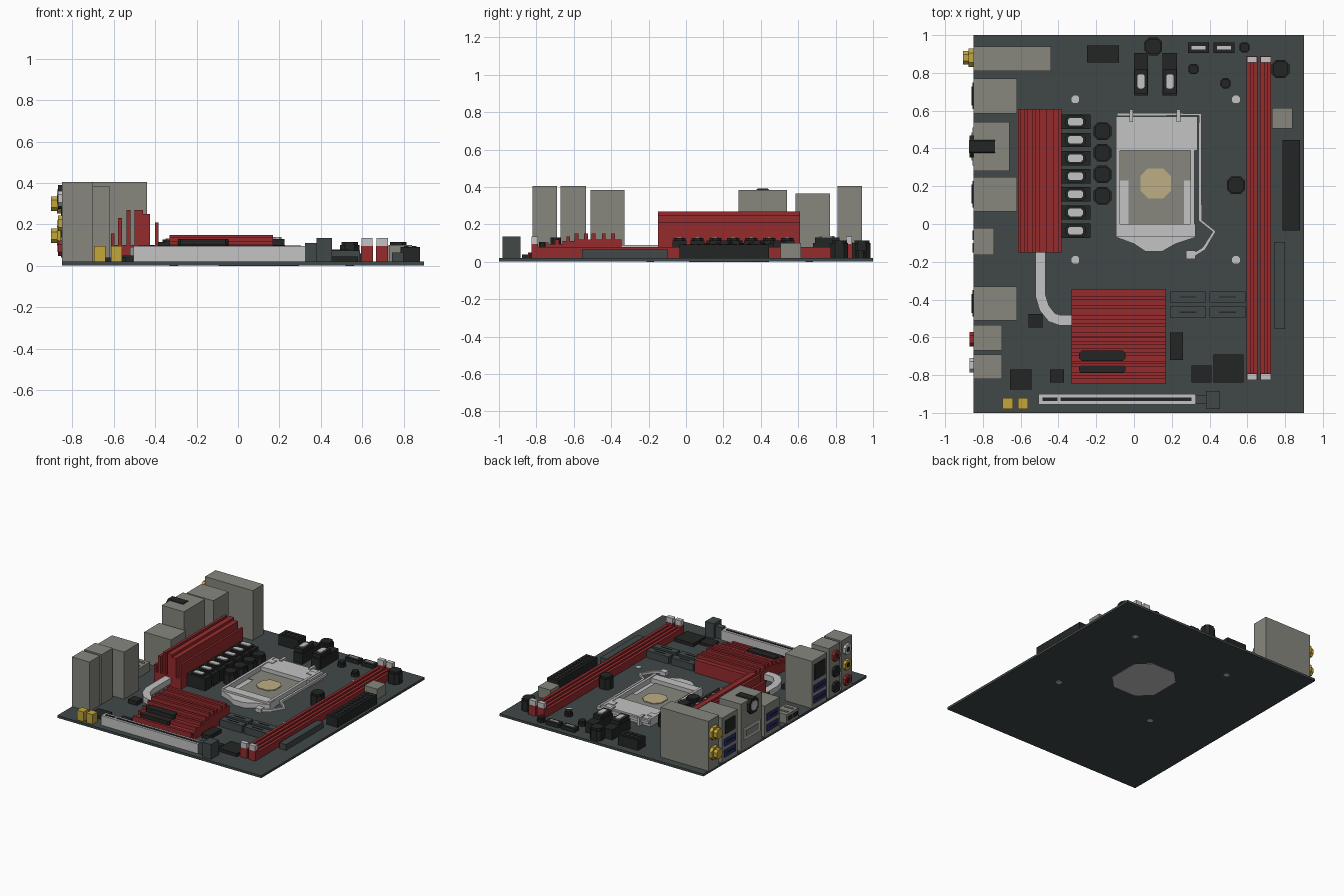
import bpy, bmesh, math
from mathutils import Vector

if "Cube" in bpy.data.objects:
    bpy.data.objects.remove(bpy.data.objects["Cube"], do_unlink=True)


def material(name, rgb):
    mat = bpy.data.materials.new(name)
    linear = [(c / 255 / 1.055 + 0.052) ** 2.4 for c in rgb] + [1]
    mat.use_nodes = True
    mat.diffuse_color = linear
    mat.node_tree.nodes["Principled BSDF"].inputs["Base Color"].default_value = linear
    return mat


SLATE = material("dark slate", (65, 72, 73))
BLACK = material("soft black", (36, 37, 37))
RED = material("heatsink red", (150, 43, 45))
STEEL = material("warm steel grey", (135, 135, 127))
LIGHT = material("light grey", (195, 195, 195))
GOLD = material("gold", (196, 166, 58))
BEIGE = material("pale beige", (188, 174, 132))
BLUE = material("port blue", (48, 48, 125))
TOP = 0.02  # upper surface of the circuit board


def prism(name, outline, low, high, mat, axis="z"):
    """Extrude a closed 2D outline along the z or x axis."""
    bm = bmesh.new()
    place = (lambda a, b, h: (a, b, h)) if axis == "z" else (lambda a, b, h: (h, a, b))
    face = bm.faces.new([bm.verts.new(place(a, b, low)) for a, b in outline])
    result = bmesh.ops.extrude_face_region(bm, geom=[face])
    shift = Vector(place(0, 0, high - low))
    for v in result["geom"]:
        if isinstance(v, bmesh.types.BMVert):
            v.co += shift
    bmesh.ops.recalc_face_normals(bm, faces=bm.faces)
    mesh = bpy.data.meshes.new(name)
    bm.to_mesh(mesh)
    bm.free()
    mesh.materials.append(mat)
    obj = bpy.data.objects.new(name, mesh)
    bpy.context.collection.objects.link(obj)
    return obj


def box(name, x0, x1, y0, y1, high, mat, low=TOP):
    return prism(name, [(x0, y0), (x1, y0), (x1, y1), (x0, y1)], low, high, mat)


def octagon(a, b, width, height):
    """Rectangle with clipped corners."""
    w, h = width / 2, height / 2
    c = min(w, h) * 0.5
    return [(a + sx * u, b + sy * v) for sx, sy, pts in (
        (1, 1, ((w, h - c), (w - c, h))), (-1, 1, ((w - c, h), (w, h - c))),
        (-1, -1, ((w, h - c), (w - c, h))), (1, -1, ((w - c, h), (w, h - c)))) for u, v in pts]


def ribbon(name, path, width, low, high, mat):
    """Flat strip of constant width that follows a path."""
    pts = [Vector(p) for p in path]
    left, right = [], []
    for i, p in enumerate(pts):
        d = (pts[min(i + 1, len(pts) - 1)] - pts[max(i - 1, 0)]).normalized()
        n = Vector((-d.y, d.x)) * width / 2
        left.append(p + n)
        right.append(p - n)
    return prism(name, left + right[::-1], low, high, mat)


def capacitor(x, y, r=0.047, high=0.115):
    prism("capacitor", octagon(x, y, 2 * r, 2 * r), TOP, high - 0.015, BLACK)
    prism("capacitor_cap", octagon(x, y, 1.7 * r, 1.7 * r), high - 0.015, high, BLACK)


def pins(name, x0, y0, cols, rows, step, z):
    for i in range(cols):
        for j in range(rows):
            x, y = x0 + i * step, y0 + j * step
            box(name, x - 0.011, x + 0.011, y - 0.011, y + 0.011, z + 0.004, BLACK, z)


# Circuit board with mounting pins and underside brace
box("circuit_board", -0.85, 0.9, -1, 1, TOP, SLATE, 0.002)
prism("cooler_backplate", octagon(0.1, 0.23, 0.39, 0.43), 0, 0.003, LIGHT)
for x in (-0.31, 0.54):
    for y in (-0.19, 0.66):
        prism("mounting_pin", octagon(x, y, 0.04, 0.04), 0, 0.026, LIGHT)

# Rear port housings
for name, x, y0, y1, z in (
        ("wireless_housing", -0.44, 0.81, 0.94, 0.405), ("network_housing", -0.62, 0.585, 0.77, 0.365),
        ("display_housing", -0.66, 0.28, 0.54, 0.385), ("usb_housing", -0.62, 0.065, 0.25, 0.26),
        ("small_display_port", -0.74, -0.165, -0.02, 0.09), ("lan_housing", -0.62, -0.51, -0.33, 0.385),
        ("audio_housing", -0.7, -0.67, -0.535, 0.405), ("audio_housing", -0.7, -0.82, -0.69, 0.405)):
    box(name, -0.85, x, y0, y1, z, STEEL)


def port(name, y, z, width, height, mat, out=0.006):
    box(name, -0.85 - out, -0.848, y - width / 2, y + width / 2, z + height / 2, mat, z - height / 2)


# Ports on the rear faces
for y in (0.678, 0.158, -0.42):
    for z in (0.08, 0.165):
        port("usb_port", y, z, 0.14, 0.055, BLUE)
        port("usb_tongue", y, z, 0.1, 0.015, BLACK, 0.009)
port("network_socket", 0.678, 0.28, 0.12, 0.1, BLACK)
port("network_socket", -0.42, 0.29, 0.13, 0.12, BLACK)
port("video_socket", 0.41, 0.14, 0.2, 0.09, LIGHT)
port("video_socket_slot", 0.41, 0.14, 0.15, 0.05, STEEL, 0.009)
for y in (-0.06, -0.125):
    port("small_display_slot", y, 0.055, 0.05, 0.03, BLACK)
    box("port_rib", -0.83, -0.76, y - 0.008, y + 0.008, 0.095, STEEL, 0.09)
prism("round_port", octagon(0.41, 0.333, 0.115, 0.115), -0.87, -0.735, BLACK, "x")
prism("round_port_face", octagon(0.41, 0.333, 0.07, 0.07), -0.874, -0.87, LIGHT, "x")
for z in (0.145, 0.3):
    prism("antenna_nut", octagon(0.88, z, 0.1, 0.095), -0.875, -0.85, GOLD, "x")
    prism("antenna_post", octagon(0.88, z, 0.07, 0.07), -0.905, -0.875, GOLD, "x")
for y, colours in ((-0.61, (BLACK, BLACK, RED)), (-0.748, (RED, GOLD, LIGHT))):
    for row, mat in enumerate(colours):
        z = 0.085 + row * 0.12
        prism("audio_jack", octagon(y, z, 0.075, 0.075), -0.87, -0.85, mat, "x")
        prism("audio_jack_hole", octagon(y, z, 0.035, 0.035), -0.872, -0.87, BLACK, "x")

# Power heatsink with long fins
box("power_heatsink_base", -0.615, -0.385, -0.15, 0.61, 0.1, RED)
for x0, x1, z in ((-0.615, -0.597, 0.155), (-0.58, -0.56, 0.23), (-0.54, -0.52, 0.27),
                  (-0.5, -0.46, 0.27), (-0.46, -0.425, 0.25), (-0.402, -0.385, 0.21)):
    box("power_heatsink_fin", x0, x1, -0.15, 0.61, z, RED, 0.1)

# Chokes and capacitors beside the power heatsink
for i in range(7):
    y = 0.541 - i * 0.096
    box("choke", -0.385, -0.23, y - 0.038, y + 0.038, 0.115, BLACK)
    prism("choke_body", octagon(-0.31, y, 0.11, 0.065), 0.115, 0.127, BLACK)
    prism("choke_top", octagon(-0.31, y, 0.08, 0.04), 0.127, 0.133, LIGHT)
for i in range(4):
    capacitor(-0.167, 0.491 - i * 0.114)
for x, y in ((0.102, 0.94), (0.775, 0.82), (0.54, 0.205)):
    capacitor(x, y)
for x, y in ((0.585, 0.935), (0.315, 0.82), (0.485, 0.745)):
    capacitor(x, y, 0.027, 0.06)
for x in (0.037, 0.19):
    box("rear_choke", x - 0.038, x + 0.038, 0.68, 0.905, 0.1, BLACK)
    box("rear_choke_body", x - 0.035, x + 0.035, 0.69, 0.82, 0.13, BLACK, 0.1)
    prism("rear_choke_top", octagon(x, 0.755, 0.042, 0.08), 0.13, 0.138, LIGHT)

# Heat pipe
ribbon("heat_pipe", [(-0.495, -0.15), (-0.495, -0.38), (-0.475, -0.445), (-0.435, -0.495),
                     (-0.39, -0.51), (-0.32, -0.51)], 0.055, 0.045, 0.09, LIGHT)

# Chipset heatsink: stepped base with cross fins
steps = ((-0.845, 0.05), (-0.79, 0.075), (-0.73, 0.095), (-0.66, 0.11), (-0.6, 0.12), (-0.345, 0.12))
for (y0, z), (y1, _) in zip(steps, steps[1:]):
    box("chipset_heatsink_step", -0.33, 0.17, y0, y1, z, RED)
for i, y in enumerate((-0.81, -0.745, -0.69, -0.63, -0.585, -0.535, -0.495, -0.44, -0.39)):
    z = min(0.15, 0.085 + i * 0.017)
    box("chipset_heatsink_fin", -0.33, 0.17, y - 0.01, y + 0.01, z, RED)
prism("heatsink_badge", octagon(-0.168, -0.697, 0.245, 0.055), 0.09, 0.13, BLACK)
prism("heatsink_badge", octagon(-0.168, -0.768, 0.245, 0.036), 0.07, 0.105, BLACK)

# Processor socket
box("socket_base", -0.09, 0.32, -0.07, 0.56, 0.04, LIGHT)
box("processor_wide", -0.08, 0.31, 0.23, 0.39, 0.045, STEEL, 0.035)
box("processor_narrow", -0.03, 0.265, 0, 0.23, 0.045, STEEL, 0.035)
prism("processor_pad", octagon(0.115, 0.215, 0.16, 0.16), 0.045, 0.051, BEIGE)
box("socket_lid", -0.095, 0.335, 0.39, 0.57, 0.075, LIGHT)
box("socket_front_rim", -0.095, 0.325, -0.07, 0, 0.075, LIGHT)
for x in (-0.095, 0.3):
    box("socket_side_rim", x, x + 0.02, -0.07, 0.57, 0.08, LIGHT)
for x in (-0.06, 0.28):
    box("socket_corner_pad", x - 0.025, x + 0.025, 0.475, 0.525, 0.08, LIGHT, 0.075)
for x in (-0.015, 0.235):
    box("socket_hinge", x - 0.01, x + 0.01, 0.54, 0.605, 0.085, LIGHT)
prism("socket_front_flap", [(-0.095, -0.07), (0, -0.105), (0.06, -0.145), (0.15, -0.145),
                            (0.22, -0.105), (0.325, -0.07)], TOP, 0.06, LIGHT)
ribbon("socket_lever", [(-0.09, 0.58), (0.35, 0.58), (0.35, 0.02), (0.425, -0.04),
                        (0.37, -0.13), (0.29, -0.18)], 0.018, 0.045, 0.065, LIGHT)
box("lever_handle", 0.275, 0.325, -0.185, -0.14, 0.07, LIGHT, 0.04)

# Memory slots: floor, two rails and end clips
for x in (0.595, 0.668):
    box("memory_slot_floor", x, x + 0.058, -0.79, 0.86, 0.05, RED)
    for rail in (x, x + 0.036):
        box("memory_slot_rail", rail, rail + 0.022, -0.79, 0.86, 0.078, RED)
    for y in (-0.825, 0.855):
        box("memory_slot_end", x, x + 0.058, y, y + 0.035, 0.095, RED)
        box("memory_clip", x + 0.002, x + 0.056, y, y + 0.033, 0.135, LIGHT, 0.095)

# Power and data connectors
box("main_power_socket", 0.785, 0.88, -0.035, 0.445, 0.092, BLACK)
pins("main_power_pin", 0.814, -0.005, 2, 12, 0.038, 0.092)
box("processor_power_socket", -0.25, -0.08, 0.855, 0.945, 0.1, BLACK)
pins("processor_power_pin", -0.222, 0.882, 4, 2, 0.038, 0.1)
box("side_usb_header", 0.73, 0.84, 0.505, 0.615, 0.1, STEEL)
box("side_data_header", 0.745, 0.8, -0.555, -0.095, 0.065, SLATE)
for x in (0.285, 0.42):
    box("fan_header", x, x + 0.113, 0.905, 0.96, 0.05, BLACK)
    box("fan_header_insert", x + 0.02, x + 0.093, 0.923, 0.942, 0.056, LIGHT, 0.05)
for x in (0.19, 0.4):
    for y in (-0.415, -0.495):
        box("data_port", x, x + 0.19, y, y + 0.057, 0.075, SLATE)
        box("data_port_key", x + 0.05, x + 0.14, y + 0.025, y + 0.031, 0.078, BLACK, 0.075)
for x in (-0.695, -0.615):
    box("gold_header", x, x + 0.055, -0.98, -0.92, 0.095, GOLD)

# Expansion slot with dark channel and latch
box("expansion_slot", -0.505, 0.325, -0.955, -0.9, 0.095, LIGHT)
for x0, x1 in ((-0.485, -0.405), (-0.39, 0.305)):
    box("expansion_slot_channel", x0, x1, -0.937, -0.918, 0.098, BLACK, 0.094)
box("slot_latch_arm", 0.325, 0.39, -0.95, -0.905, 0.11, SLATE)
box("slot_latch", 0.38, 0.455, -0.98, -0.885, 0.135, SLATE)

# Controller chips
for x, y, w, d, z in ((-0.6, -0.823, 0.115, 0.108, 0.04), (-0.408, -0.805, 0.075, 0.07, 0.04),
                      (-0.522, -0.512, 0.075, 0.07, 0.05), (0.225, -0.648, 0.07, 0.145, 0.05),
                      (0.357, -0.795, 0.105, 0.09, 0.04), (0.5, -0.765, 0.16, 0.15, 0.045)):
    box("controller_chip", x - w / 2, x + w / 2, y - d / 2, y + d / 2, z, BLACK)
